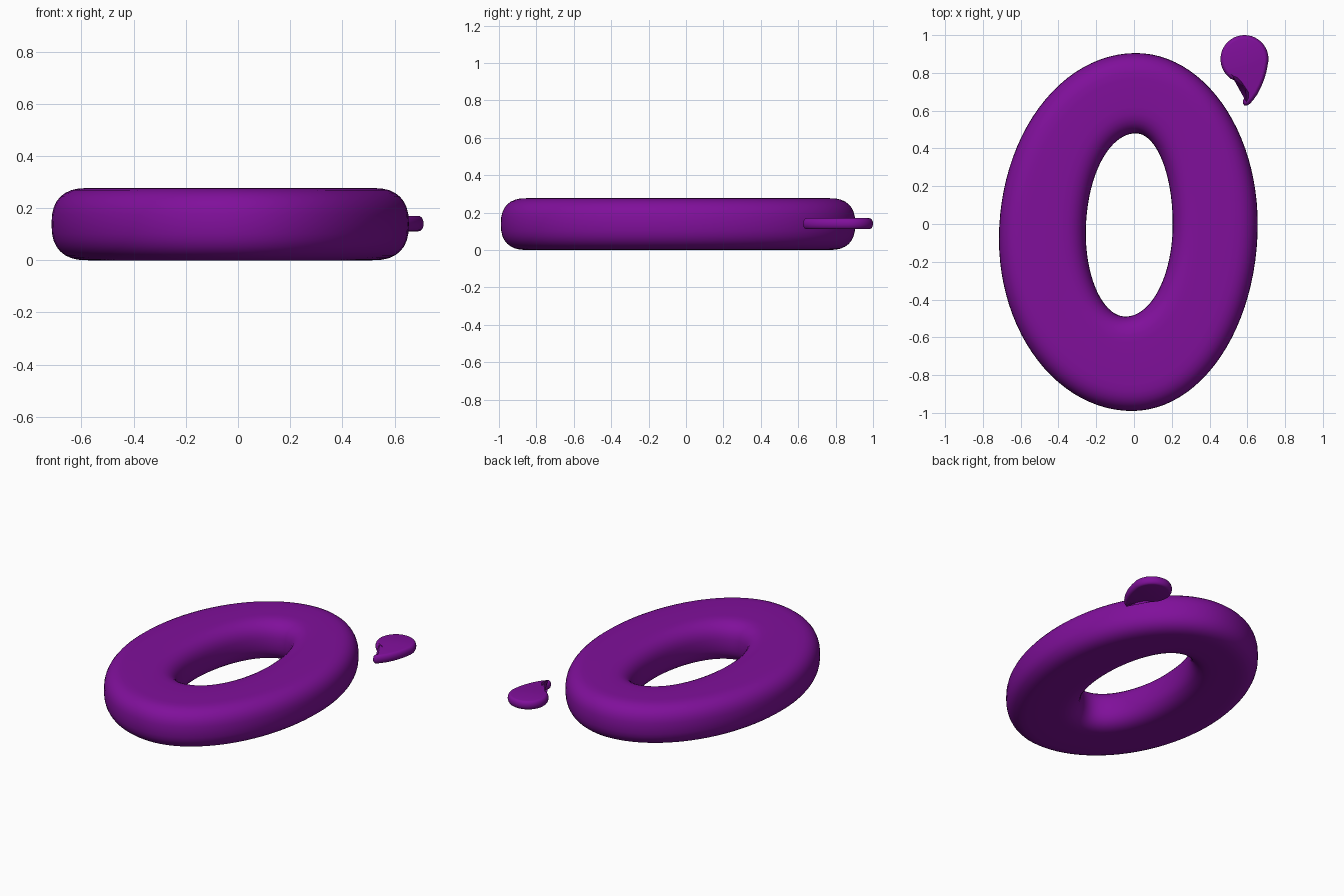
import bpy, bmesh, math
from mathutils import Vector

if "Cube" in bpy.data.objects:
    bpy.data.objects.remove(bpy.data.objects["Cube"])

purple = bpy.data.materials.new("purple")
purple.diffuse_color = (0.215, 0.005, 0.325, 1)
purple.use_nodes = True
purple.node_tree.nodes["Principled BSDF"].inputs["Base Color"].default_value = purple.diffuse_color


def oval(right, top, left, bottom, n=24):
    """Closed loop of four quarter ellipses through four extreme points."""
    quarters = [(top[0], right[1], right, top), (top[0], left[1], left, top),
                (bottom[0], left[1], left, bottom), (bottom[0], right[1], right, bottom)]
    pts = []
    for q, (cx, cy, h, v) in enumerate(quarters):
        for i in range(n):
            t = (q + i / n) * math.pi / 2
            pts.append(Vector((cx + abs(h[0] - cx) * math.cos(t),
                               cy + abs(v[1] - cy) * math.sin(t))))
    return pts


def inset(pts, d):
    """Move a counter-clockwise loop inward by d."""
    out = []
    for i, p in enumerate(pts):
        t = (pts[(i + 1) % len(pts)] - pts[i - 1]).normalized()
        out.append(p + Vector((-t.y, t.x)) * d)
    return out


def rounded_edge(r, half, power, n=16):
    """(inset, z offset) pairs from the bottom face round to the top face."""
    prof = []
    for i in range(n + 1):
        a = -math.pi / 2 + math.pi * i / n
        c, s = max(0.0, math.cos(a)), math.sin(a)
        prof.append((r * (1 - c ** (2 / power)),
                     half * math.copysign(abs(s) ** (2 / power), s)))
    return prof


def loop(bm, pts, z):
    return [bm.verts.new((p.x, p.y, z)) for p in pts]


def bridge(bm, a, b):
    n = len(a)
    for i in range(n):
        j = (i + 1) % n
        bm.faces.new((a[i], a[j], b[j], b[i]))


def finish(bm, name):
    bmesh.ops.recalc_face_normals(bm, faces=bm.faces[:])
    me = bpy.data.meshes.new(name)
    bm.to_mesh(me)
    bm.free()
    for f in me.polygons:
        f.use_smooth = True
    me.materials.append(purple)
    ob = bpy.data.objects.new(name, me)
    bpy.context.collection.objects.link(ob)
    return ob


# Large oval ring with soft rounded edges
outer = oval((0.655, 0.0), (0.01, 0.905), (-0.715, -0.08), (-0.01, -0.99))
inner = oval((0.205, 0.0), (0.01, 0.48), (-0.255, -0.05), (-0.045, -0.49))
bm = bmesh.new()
prof = rounded_edge(0.14, 0.1385, 2.5)
rings = [loop(bm, inset(outer, d), 0.1385 + z) for d, z in prof]
rings += [loop(bm, inset(inner, -d), 0.1385 + z) for d, z in reversed(prof)]
for k in range(len(rings)):
    bridge(bm, rings[k - 1], rings[k])
finish(bm, "oval_ring")

# Small comma-shaped piece: round head and curved tail
pts = []
for i in range(29):
    a = math.radians(-5 + 240 * i / 28)
    pts.append(Vector((0.585 + 0.127 * math.cos(a), 0.873 + 0.127 * math.sin(a))))
tail = [(0.538, 0.757), (0.555, 0.738), (0.572, 0.712), (0.588, 0.69), (0.587, 0.672),
        (0.577, 0.655), (0.576, 0.64), (0.584, 0.628), (0.598, 0.626), (0.613, 0.636),
        (0.632, 0.657), (0.655, 0.69), (0.675, 0.73), (0.691, 0.77), (0.702, 0.81)]
pts += [Vector(p) for p in tail]
bm = bmesh.new()
rings = [loop(bm, inset(pts, d), 0.1405 + z) for d, z in rounded_edge(0.02, 0.0295, 2, 10)]
for a, b in zip(rings, rings[1:]):
    bridge(bm, a, b)
caps = [bm.faces.new(rings[0]), bm.faces.new(rings[-1])]
bmesh.ops.triangulate(bm, faces=caps)
finish(bm, "comma_piece")
